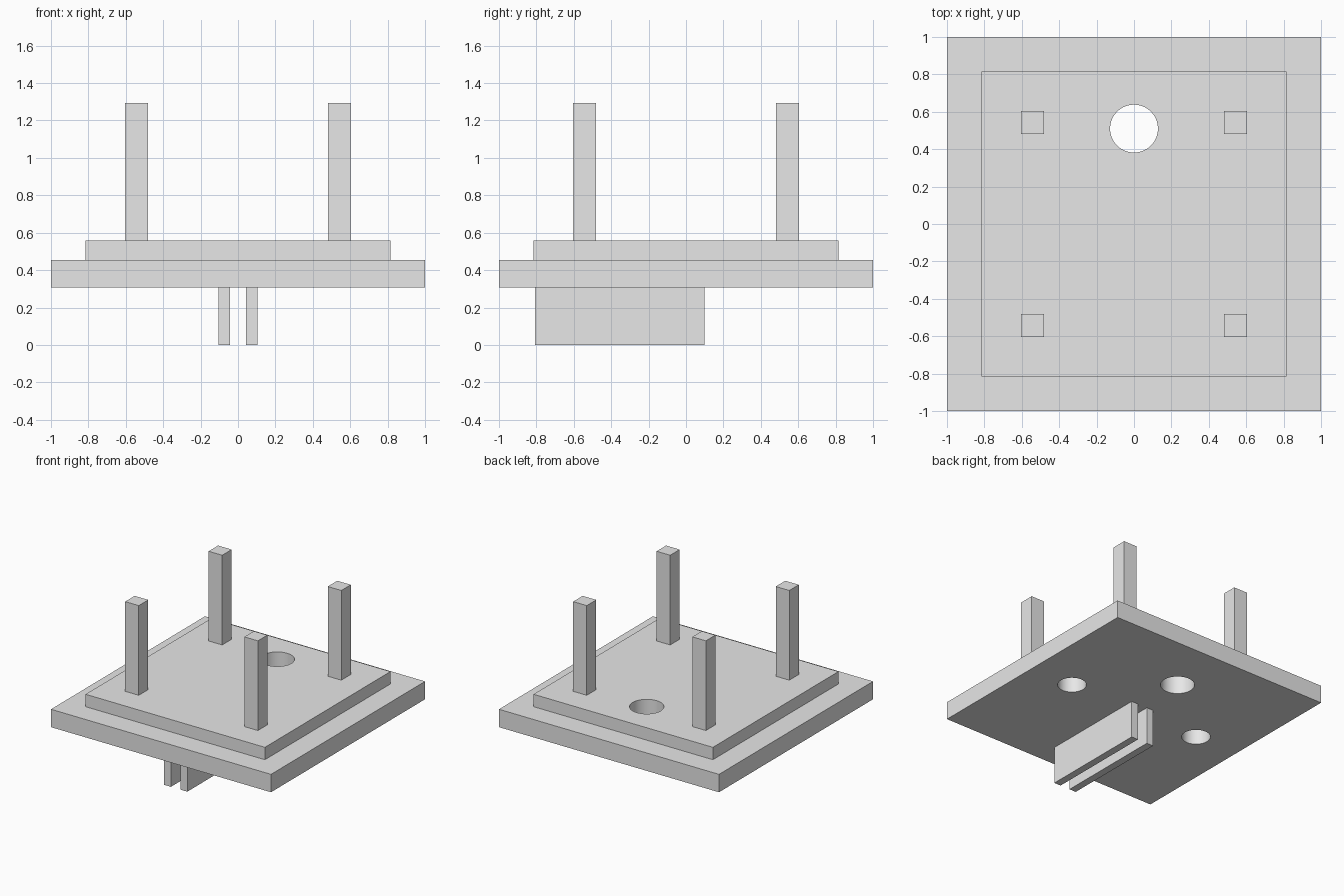
import bpy
import bmesh
import math

cube = bpy.data.objects.get("Cube")
if cube:
    bpy.data.objects.remove(cube, do_unlink=True)

grey = bpy.data.materials.new("light grey")
grey.use_nodes = True
colour = (0.8, 0.8, 0.8, 1)
grey.diffuse_color = colour
grey.node_tree.nodes["Principled BSDF"].inputs["Base Color"].default_value = colour


def finish(name, bm):
    mesh = bpy.data.meshes.new(name)
    bm.to_mesh(mesh)
    bm.free()
    mesh.materials.append(grey)
    obj = bpy.data.objects.new(name, mesh)
    bpy.context.collection.objects.link(obj)
    return obj


def box(name, x, y, z):
    """Box spanning the given (low, high) range on each axis."""
    bm = bmesh.new()
    bmesh.ops.create_cube(bm, size=1)
    for v in bm.verts:
        v.co = [r[0] if c < 0 else r[1] for c, r in zip(v.co, (x, y, z))]
    return finish(name, bm)


def drill(name, targets, x, y, radius, z):
    """Cut a round hole over the height range z through each target."""
    bm = bmesh.new()
    bmesh.ops.create_cone(bm, cap_ends=True, segments=64, radius1=radius,
                          radius2=radius, depth=z[1] - z[0])
    bmesh.ops.translate(bm, vec=(x, y, sum(z) / 2), verts=bm.verts)
    cutter = finish(name, bm)
    cutter.hide_render = True
    cutter.hide_set(True)
    for target in targets:
        mod = target.modifiers.new(name, "BOOLEAN")
        mod.operation = "DIFFERENCE"
        mod.solver = "EXACT"
        mod.object = cutter
    return cutter


BASE, STEP, DECK, TOP = 0.308, 0.455, 0.557, 1.294

# Stepped plates
base_plate = box("base_plate", (-1, 1), (-1, 1), (BASE, STEP))
upper_plate = box("upper_plate", (-0.815, 0.815), (-0.815, 0.815), (STEP, DECK))

# One through hole and two blind holes from below
cutters = [drill("through_hole_cutter", (base_plate, upper_plate), 0, 0.51, 0.128, (0.1, 0.8))]
for side, sx in (("left", 1), ("right", -1)):
    cutters.append(drill(side + "_blind_hole_cutter", (base_plate,), sx * 0.61, 0, 0.108, (0.1, 0.6)))

# Apply the cuts, remove the cutters and smooth the hole walls
bpy.context.view_layer.update()
graph = bpy.context.evaluated_depsgraph_get()
cut = [(p, bpy.data.meshes.new_from_object(p.evaluated_get(graph)))
       for p in (base_plate, upper_plate)]
for plate, mesh in cut:
    plate.modifiers.clear()
    plate.data = mesh
for cutter in cutters:
    bpy.data.objects.remove(cutter, do_unlink=True)
for plate, mesh in cut:
    bpy.ops.object.select_all(action="DESELECT")
    plate.select_set(True)
    bpy.context.view_layer.objects.active = plate
    bpy.ops.object.shade_smooth_by_angle(angle=math.radians(30))

# Square posts on the deck and twin fins underneath
for side, sx in (("left", 1), ("right", -1)):
    for end, sy in (("back", 1), ("front", -1)):
        box(f"{end}_{side}_post", sorted((sx * 0.48, sx * 0.603)),
            sorted((sy * 0.48, sy * 0.603)), (DECK, TOP))
    box(side + "_fin", sorted((sx * 0.044, sx * 0.105)), (-0.808, 0.098), (0, BASE))
